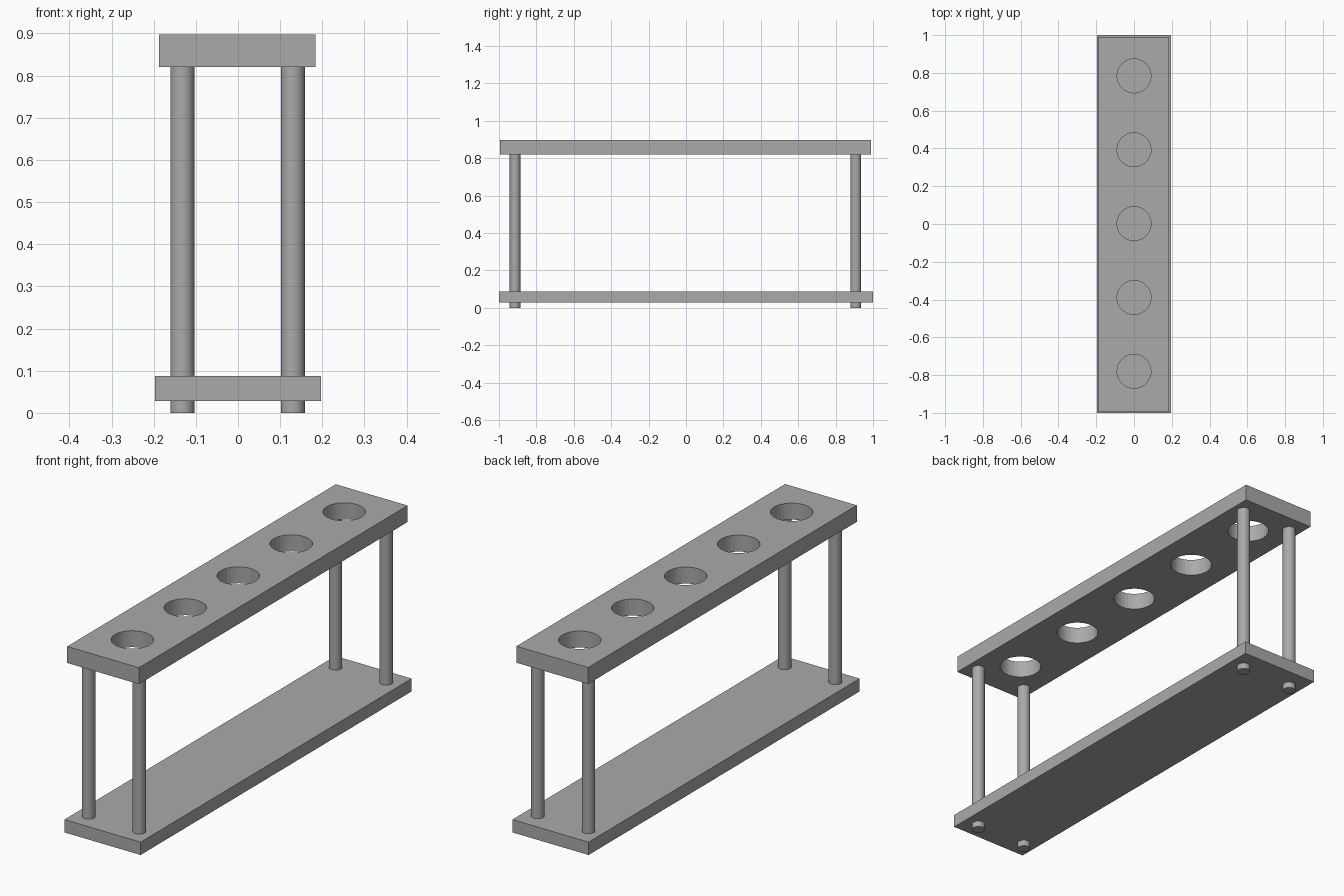
import bpy
import bmesh
from mathutils import Matrix, Vector

if "Cube" in bpy.data.objects:
    bpy.data.objects.remove(bpy.data.objects["Cube"], do_unlink=True)

# Single plain grey finish
grey = bpy.data.materials.new("plain_grey")
grey.use_nodes = True
colour = (0.4, 0.4, 0.4, 1)
grey.diffuse_color = colour
grey.node_tree.nodes["Principled BSDF"].inputs["Base Color"].default_value = colour


def add_object(name, bm):
    mesh = bpy.data.meshes.new(name)
    bm.to_mesh(mesh)
    bm.free()
    mesh.materials.append(grey)
    obj = bpy.data.objects.new(name, mesh)
    bpy.context.collection.objects.link(obj)
    return obj


def board(name, low, high):
    low, high = Vector(low), Vector(high)
    bm = bmesh.new()
    bmesh.ops.create_cube(bm, size=1, matrix=Matrix.Translation((low + high) / 2)
                          @ Matrix.Diagonal((high - low).to_4d()))
    return add_object(name, bm)


def cylinder(bm, x, y, radius, bottom, top):
    bmesh.ops.create_cone(bm, cap_ends=True, segments=32, radius1=radius, radius2=radius,
                          depth=top - bottom,
                          matrix=Matrix.Translation((x, y, (bottom + top) / 2)))


# Base board and slightly smaller top board
board("base_board", (-0.197, -1, 0.028), (0.197, 1, 0.088))
top_board = board("top_board", (-0.187, -0.994, 0.82), (0.184, 0.989, 0.897))

# Row of five round holes through the top board
bm = bmesh.new()
for i in range(-2, 3):
    cylinder(bm, 0, 0.002 + i * 0.391, 0.09, 0.7, 1)
cutter = add_object("hole_cutter", bm)
cutter.hide_render = True
cut = top_board.modifiers.new("holes", "BOOLEAN")
cut.operation = "DIFFERENCE"
cut.solver = "EXACT"
cut.object = cutter
bpy.context.view_layer.objects.active = top_board
bpy.ops.object.modifier_apply(modifier=cut.name)
bpy.data.objects.remove(cutter, do_unlink=True)

# Four posts, passing through the base to form short feet
for side, x in (("right", -0.132), ("left", 0.13)):
    for end, y in (("front", -0.914), ("back", 0.908)):
        bm = bmesh.new()
        cylinder(bm, x, y, 0.0285, 0, 0.83)
        post = add_object(f"{end}_{side}_post", bm)
        bpy.ops.object.select_all(action="DESELECT")
        post.select_set(True)
        bpy.context.view_layer.objects.active = post
        bpy.ops.object.shade_smooth_by_angle()
